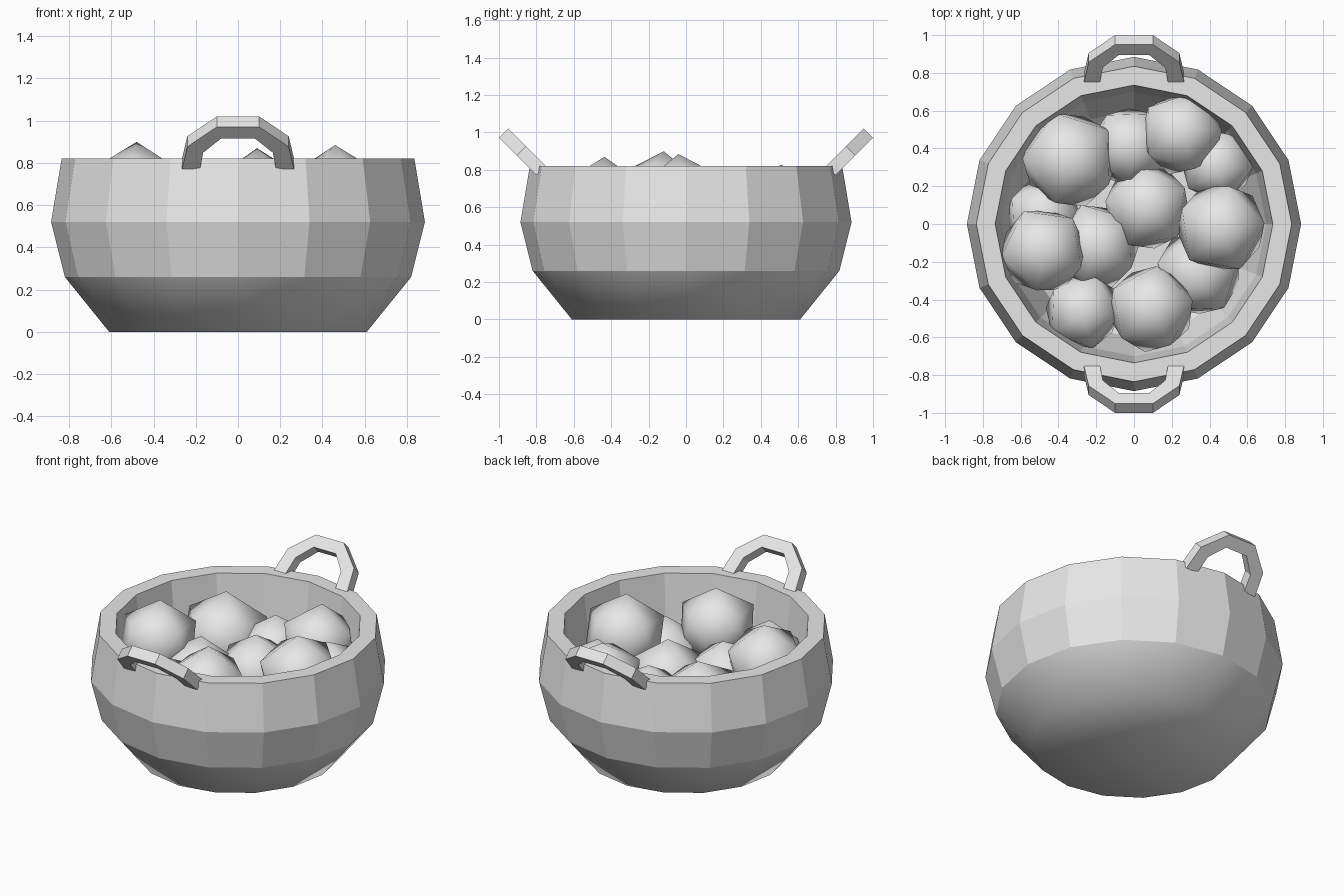
import bpy, bmesh, math, random
from mathutils import Matrix, Vector

random.seed(4)
cube = bpy.data.objects.get("Cube")
if cube:
    bpy.data.objects.remove(cube, do_unlink=True)

grey = bpy.data.materials.new("light_grey")
grey.use_nodes = True
grey.diffuse_color = (0.8, 0.8, 0.8, 1)
grey.node_tree.nodes["Principled BSDF"].inputs["Base Color"].default_value = (0.8, 0.8, 0.8, 1)


def finish(bm, name):
    """Turn a bmesh into a named object with the shared material."""
    bmesh.ops.recalc_face_normals(bm, faces=bm.faces)
    mesh = bpy.data.meshes.new(name)
    bm.to_mesh(mesh)
    bm.free()
    mesh.materials.append(grey)
    obj = bpy.data.objects.new(name, mesh)
    bpy.context.collection.objects.link(obj)
    return obj


# Pot: one closed profile (radius, height) turned around z, outside then inside
SIDES = 16
PROFILE = [(0.61, 0), (0.82, 0.26), (0.885, 0.52), (0.835, 0.82),
           (0.735, 0.82), (0.70, 0.52), (0.60, 0.22), (0.45, 0.08)]
bm = bmesh.new()
rings = []
for r, z in PROFILE:
    angles = [math.tau * i / SIDES for i in range(SIDES)]
    rings.append([bm.verts.new((r * math.cos(a), r * math.sin(a), z)) for a in angles])
for level, (low, high) in enumerate(zip(rings, rings[1:])):
    for i in range(SIDES):
        j = (i + 1) % SIDES
        face = bm.faces.new((low[i], low[j], high[j], high[i]))
        face.smooth = level == 0
# Base fan blends into the lowest band, inner floor stays flat
centre = bm.verts.new((0, 0, 0))
for i in range(SIDES):
    bm.faces.new((centre, rings[0][(i + 1) % SIDES], rings[0][i])).smooth = True
bm.faces.new(rings[-1])
finish(bm, "pot")

# Handles: square bar arches leaning outward at the front and back rim
OUTER = [(0.265, 0), (0.24, 0.15), (0.10, 0.283)]
INNER = [(0.18, 0), (0.165, 0.11), (0.08, 0.205)]
THICK = 0.07


def arch(half):
    return half + [(-x, u) for x, u in reversed(half)]


def make_handle(name, side):
    along = Vector((0, side, 1)).normalized()
    across = Vector((0, side, -1)).normalized() * THICK / 2
    root = Vector((0, side * 0.775, 0.795))
    bm = bmesh.new()
    sections = []
    for (xo, uo), (xi, ui) in zip(arch(OUTER), arch(INNER)):
        out = root + along * uo + Vector((xo, 0, 0))
        inn = root + along * ui + Vector((xi, 0, 0))
        corners = (out + across, out - across, inn - across, inn + across)
        sections.append([bm.verts.new(c) for c in corners])
    for a, b in zip(sections, sections[1:]):
        for i in range(4):
            j = (i + 1) % 4
            bm.faces.new((a[i], a[j], b[j], b[i]))
    bm.faces.new(sections[0])
    bm.faces.new(sections[-1])
    finish(bm, name)


make_handle("front_handle", -1)
make_handle("back_handle", 1)

# Filling: smooth low-poly lumps given as (x, y, radius, top height)
LUMPS = [(-0.34, 0.34, 0.28, 0.81), (-0.02, 0.41, 0.23, 0.72),
         (0.25, 0.48, 0.24, 0.83), (0.44, 0.31, 0.21, 0.72),
         (0.46, -0.02, 0.26, 0.885), (0.07, 0.09, 0.25, 0.74),
         (-0.20, -0.12, 0.25, 0.73), (-0.48, -0.14, 0.25, 0.90),
         (-0.48, 0.04, 0.22, 0.66), (-0.27, -0.46, 0.22, 0.74),
         (0.09, -0.45, 0.25, 0.87), (0.34, -0.26, 0.25, 0.68)]
for n, (x, y, r, top) in enumerate(LUMPS, 1):
    bm = bmesh.new()
    bmesh.ops.create_icosphere(bm, subdivisions=1, radius=r)
    tilt = Matrix.Rotation(random.uniform(-0.15, 0.15), 4, 'X')
    spin = Matrix.Rotation(random.uniform(0, math.tau), 4, 'Z')
    bm.transform(Matrix.Translation((x, y, top - r)) @ tilt @ spin)
    for face in bm.faces:
        face.smooth = True
    finish(bm, f"filling_lump_{n}")
